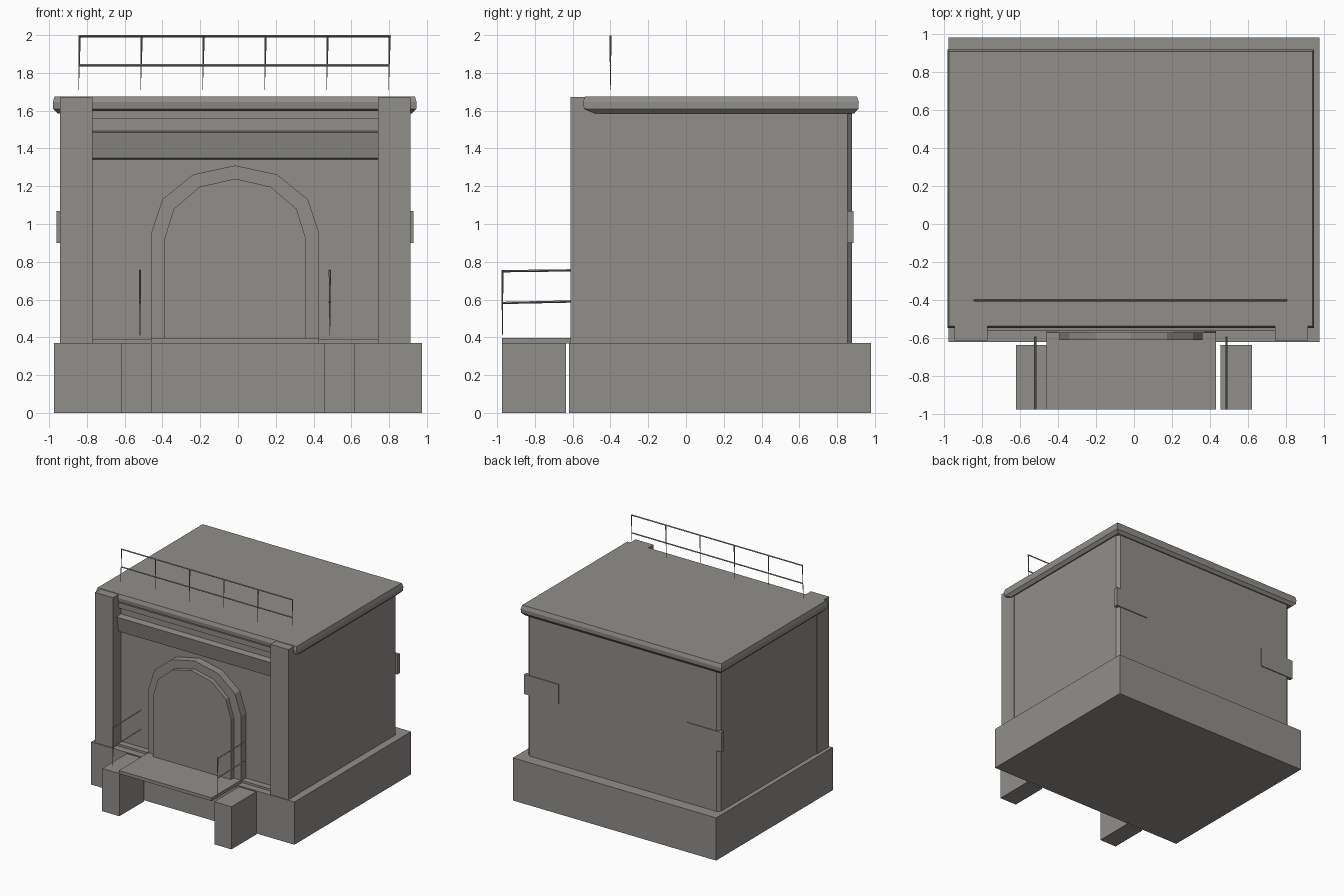
import bpy, bmesh, math
from mathutils import Vector

if "Cube" in bpy.data.objects:
    bpy.data.objects.remove(bpy.data.objects["Cube"], do_unlink=True)

# Single flat stone colour
stone = bpy.data.materials.new("warm_grey_stone")
stone.use_nodes = True
colour = (0.285, 0.272, 0.255, 1)
stone.diffuse_color = colour
stone.node_tree.nodes["Principled BSDF"].inputs["Base Color"].default_value = colour


def finish(name, bm):
    bmesh.ops.recalc_face_normals(bm, faces=bm.faces)
    mesh = bpy.data.meshes.new(name)
    bm.to_mesh(mesh)
    bm.free()
    mesh.materials.append(stone)
    obj = bpy.data.objects.new(name, mesh)
    bpy.context.scene.collection.objects.link(obj)
    return obj


def box(name, x, y, z):
    bm = bmesh.new()
    bmesh.ops.create_cube(bm, size=1)
    for v in bm.verts:
        v.co = [lo if c < 0 else hi for c, (lo, hi) in zip(v.co, (x, y, z))]
    return finish(name, bm)


def extrude(name, points, axis_vector):
    """Extrude a closed outline along a vector."""
    bm = bmesh.new()
    face = bm.faces.new([bm.verts.new(p) for p in points])
    out = bmesh.ops.extrude_face_region(bm, geom=[face], use_keep_orig=True)
    moved = [g for g in out["geom"] if isinstance(g, bmesh.types.BMVert)]
    bmesh.ops.translate(bm, verts=moved, vec=axis_vector)
    return finish(name, bm)


def bars(name, segments, radius):
    """Thin square bars, one for each pair of end points."""
    bm = bmesh.new()
    for a, b, tip in segments:
        a, b = Vector(a), Vector(b)
        made = bmesh.ops.create_cone(bm, segments=4, radius1=radius, radius2=radius * tip,
                                     depth=(b - a).length, cap_ends=True)
        turn = (b - a).to_track_quat("Z", "Y").to_matrix().to_4x4()
        turn.translation = (a + b) / 2
        bmesh.ops.transform(bm, matrix=turn, verts=made["verts"])
    return finish(name, bm)


def arch(name, half_width, spring, rise, front, back):
    cx, floor = -0.015, 0.38
    pts = [(cx + half_width, front, floor)]
    for i in range(7):
        a = math.pi * i / 6
        pts.append((cx + half_width * math.cos(a), front, spring + rise * math.sin(a)))
    pts.append((cx - half_width, front, floor))
    return extrude(name, pts, (0, back - front, 0))


# Foundation and entrance landing
box("foundation", (-0.975, 0.975), (-0.62, 0.98), (0, 0.37))
for side, x in (("right", (-0.62, -0.455)), ("left", (0.455, 0.62))):
    box(side + "_landing_pier", x, (-0.975, -0.635), (0, 0.37))
box("landing", (-0.46, 0.43), (-0.975, -0.55), (0.368, 0.396))
box("wall_foot", (-0.77, 0.74), (-0.56, -0.49), (0.365, 0.388))

# Main body with cut back corners
body = [(-0.935, -0.505), (0.91, -0.505), (0.91, 0.855),
        (0.885, 0.88), (-0.91, 0.88), (-0.935, 0.855)]
extrude("main_body", [(x, y, 0.365) for x, y in body], (0, 0, 1.225))

# Front pillars
box("right_pillar", (-0.943, -0.77), (-0.612, -0.45), (0.368, 1.672))
box("left_pillar", (0.74, 0.913), (-0.612, -0.45), (0.368, 1.672))

# Front lintel with sloped underside, and the trim above it
lintel = [(-0.5, 1.34), (-0.535, 1.35), (-0.562, 1.485), (-0.5, 1.492)]
extrude("lintel", [(-0.775, y, z) for y, z in lintel], (1.52, 0, 0))
box("eaves_trim", (-0.775, 0.745), (-0.535, -0.5), (1.555, 1.6))

# Stepped arched doorway
arch("door_surround", 0.445, 0.95, 0.36, -0.572, -0.49)
arch("door_panel", 0.375, 0.92, 0.32, -0.61, -0.55)

# Roof slab: stacked rectangular rings form the moulded edge
rings = [(1.585, -0.955, 0.92, -0.48, 0.89), (1.61, -0.98, 0.945, -0.54, 0.912),
         (1.645, -0.98, 0.945, -0.545, 0.915), (1.676, -0.972, 0.937, -0.535, 0.905)]
bm = bmesh.new()
loops = [[bm.verts.new(p) for p in ((a, c, z), (b, c, z), (b, d, z), (a, d, z))]
         for z, a, b, c, d in rings]
for low, high in zip(loops, loops[1:]):
    for i in range(4):
        j = (i + 1) % 4
        bm.faces.new((low[i], low[j], high[j], high[i]))
bm.faces.new(loops[0][::-1])
bm.faces.new(loops[-1])
finish("roof_slab", bm)

# Back corner plates
box("right_back_plate", (-0.962, -0.63), (0.855, 0.888), (0.9, 1.07))
box("left_back_plate", (0.6, 0.93), (0.855, 0.888), (0.9, 1.07))

# Roof railing with pointed posts
ends = (-0.838, 0.803)
rails = [((ends[0], -0.4, z), (ends[1], -0.4, z), 1) for z in (1.84, 1.994)]
for i in range(6):
    x = ends[0] + (ends[1] - ends[0]) * i / 5
    rails.append(((x, -0.4, 1.997), (x - 0.006, -0.4, 1.71), 0.2))
bars("roof_railing", rails, 0.006)

# Landing handrails
for side, x in (("right", -0.519), ("left", 0.486)):
    bars(side + "_handrail",
         [((x, -0.972, 0.75), (x, -0.59, 0.755), 1),
          ((x, -0.972, 0.582), (x, -0.59, 0.59), 1),
          ((x, -0.972, 0.757), (x, -0.972, 0.41), 0.3)], 0.006)
